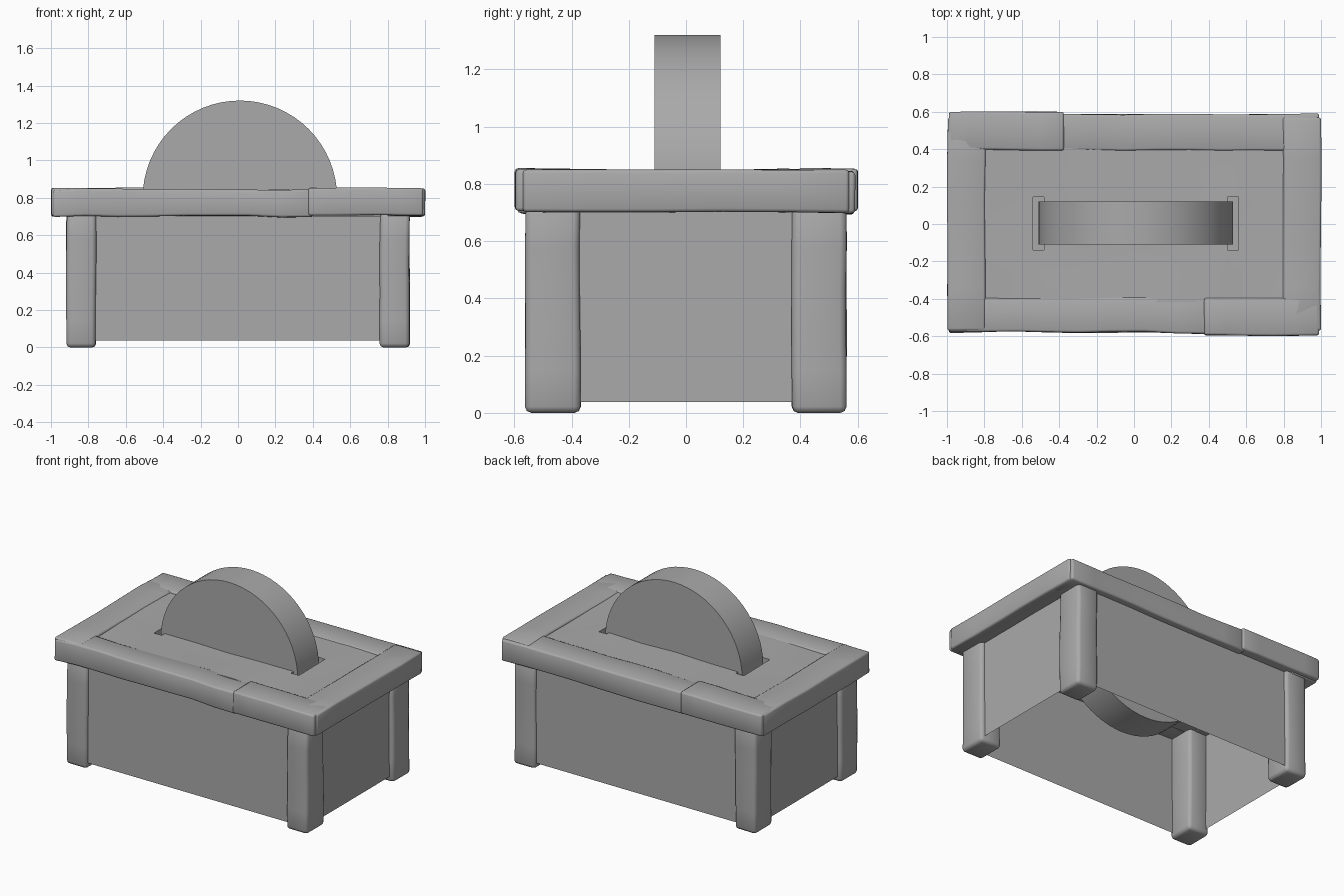
import bpy, bmesh, math
from mathutils import Vector, noise

old = bpy.data.objects.get("Cube")
if old:
    bpy.data.objects.remove(old)

GREY = (0.4, 0.4, 0.4, 1)
stone = bpy.data.materials.new("plain grey")
stone.use_nodes = True
stone.diffuse_color = GREY
stone.node_tree.nodes["Principled BSDF"].inputs["Base Color"].default_value = GREY


def finish(bm, name, angle=35):
    """Turn a bmesh into a shaded object."""
    bmesh.ops.recalc_face_normals(bm, faces=bm.faces)
    mesh = bpy.data.meshes.new(name)
    bm.to_mesh(mesh)
    bm.free()
    mesh.materials.append(stone)
    obj = bpy.data.objects.new(name, mesh)
    bpy.context.collection.objects.link(obj)
    bpy.ops.object.select_all(action="DESELECT")
    obj.select_set(True)
    bpy.context.view_layer.objects.active = obj
    bpy.ops.object.shade_smooth_by_angle(angle=math.radians(angle))
    return obj


def board(name, lo, hi, bevel=0.012, wobble=0.006, cuts=5):
    """Rough-hewn block: worn edges and a gentle wave along its length."""
    lo, hi = Vector(lo), Vector(hi)
    size, mid = hi - lo, (hi + lo) / 2
    bm = bmesh.new()
    bmesh.ops.create_cube(bm, size=1)
    for v in bm.verts:
        v.co = mid + v.co * size
    bmesh.ops.bevel(bm, geom=bm.edges[:], offset=bevel, segments=2,
                    affect="EDGES", profile=0.5)
    axis = max(range(3), key=lambda i: size[i])
    normal = Vector([float(i == axis) for i in range(3)])
    for i in range(1, cuts):
        point = lo + size * (i / cuts)
        bmesh.ops.bisect_plane(bm, geom=bm.verts[:] + bm.edges[:] + bm.faces[:],
                               plane_co=point, plane_no=normal)
    for v in bm.verts:
        wave = noise.noise_vector(v.co * 3.1 + mid * 7) * wobble
        wave[axis] = 0
        v.co += wave
    return finish(bm, name, 60)


# Four stout legs
for side, sx in (("left", 1), ("right", -1)):
    for end, sy in (("front", -1), ("back", 1)):
        x, y = 0.838 * sx, 0.466 * sy
        board(f"{end}_{side}_leg", (x - 0.08, y - 0.095, 0),
              (x + 0.08, y + 0.095, 0.72), bevel=0.022)

# Open-bottomed box between the legs, nearly flush with their outer faces
bm = bmesh.new()
bmesh.ops.create_cube(bm, size=1)
for v in bm.verts:
    v.co = Vector((v.co.x * 1.78, v.co.y * 1.08, 0.37 + v.co.z * 0.665))
bmesh.ops.delete(bm, geom=[f for f in bm.faces if f.calc_center_median().z < 0.1],
                 context="FACES_ONLY")
finish(bm, "box_panels")

# Tabletop rim: long and short rails at front and back, one rail at each end
LOW, TOP = 0.7, 0.85
board("front_long_rail", (-0.99, -0.58, LOW), (0.4, -0.395, TOP - 0.006), wobble=0.014, cuts=8)
board("front_short_rail", (0.375, -0.595, LOW + 0.005), (0.99, -0.395, TOP + 0.003))
board("back_long_rail", (-0.4, 0.395, LOW), (0.99, 0.587, TOP - 0.006), wobble=0.01, cuts=8)
board("back_short_rail", (-0.99, 0.395, LOW + 0.005), (-0.375, 0.6, TOP + 0.003))
board("left_rail", (0.795, -0.57, LOW), (0.998, 0.57, TOP))
board("right_rail", (-0.998, -0.57, LOW), (-0.795, 0.57, TOP))

# Inner deck: an uneven slab with a slot, widened at both ends, for the wheel
xs = (-0.82, -0.68, -0.54, -0.48, -0.25, 0, 0.25, 0.5, 0.56, 0.68, 0.82)
ys = (-0.42, -0.27, -0.14, -0.105, 0.115, 0.145, 0.28, 0.42)
bm = bmesh.new()
grid = [[bm.verts.new((x, y, 0.838 + 0.012 * noise.noise((x * 4, y * 4, 3))))
         for y in ys] for x in xs]
for i in range(len(xs) - 1):
    for j in range(len(ys) - 1):
        mx, my = (xs[i] + xs[i + 1]) / 2, (ys[j] + ys[j + 1]) / 2
        in_slot = abs(mx - 0.01) < 0.55 and -0.105 < my < 0.115
        in_end = 0.49 < abs(mx - 0.01) < 0.55 and -0.14 < my < 0.145
        if not (in_slot or in_end):
            bm.faces.new((grid[i][j], grid[i + 1][j], grid[i + 1][j + 1], grid[i][j + 1]))
bmesh.ops.delete(bm, geom=[v for v in bm.verts if not v.link_faces], context="VERTS")
rim = [e for e in bm.edges if e.is_boundary]
walls = bmesh.ops.extrude_edge_only(bm, edges=rim)["geom"]
for v in walls:
    if isinstance(v, bmesh.types.BMVert):
        v.co.z = LOW
finish(bm, "deck", 50)

# Grinding wheel standing in the slot
bm = bmesh.new()
bmesh.ops.create_cone(bm, cap_ends=True, segments=64, radius1=0.52, radius2=0.52, depth=0.23)
wheel = finish(bm, "grinding_wheel")
wheel.rotation_euler.x = math.pi / 2
wheel.location = (0.01, 0.005, 0.8)
